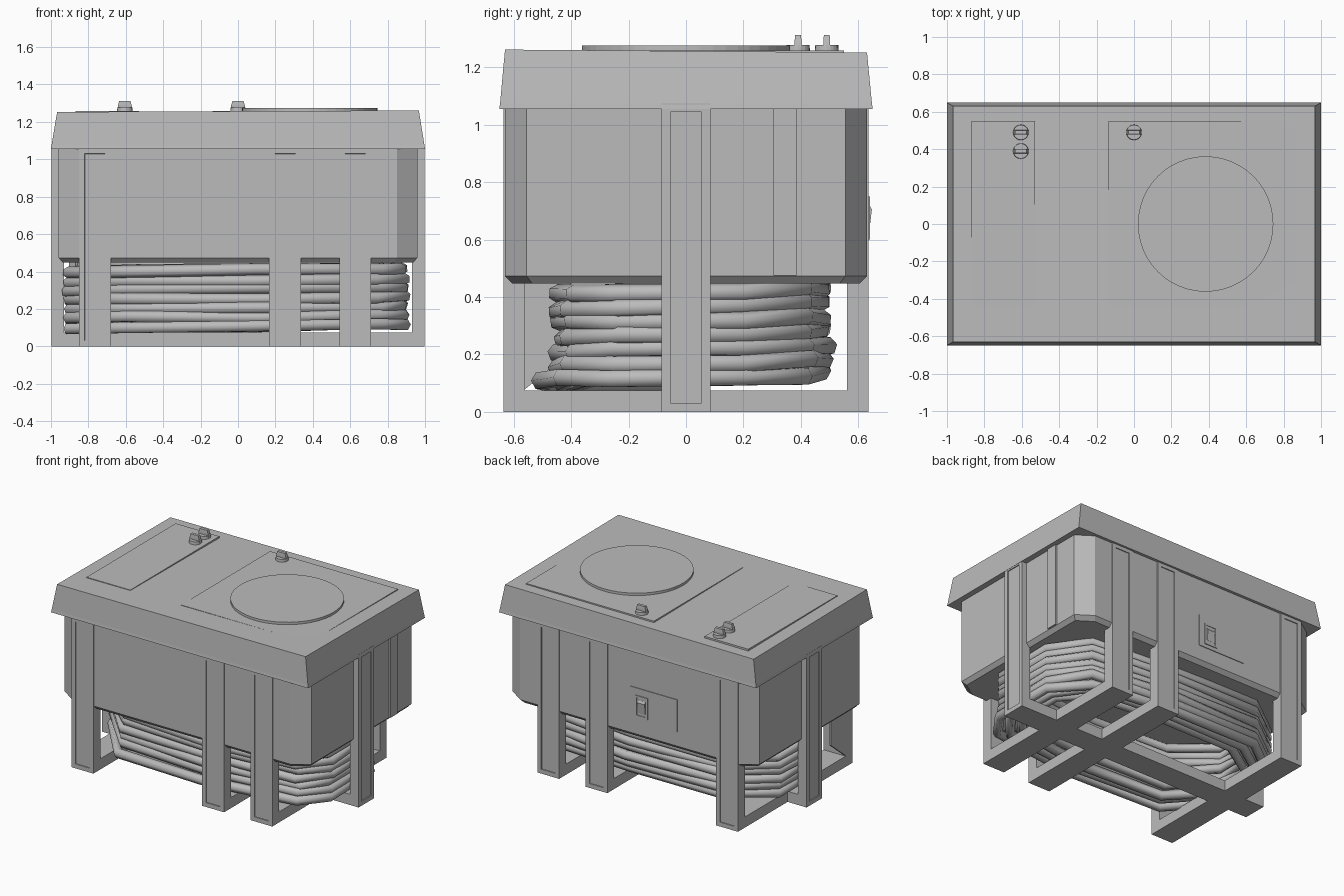
import bpy, bmesh, math, random
from mathutils import Vector

if "Cube" in bpy.data.objects:
    bpy.data.objects.remove(bpy.data.objects["Cube"])

random.seed(4)
grey = bpy.data.materials.new("plain grey")
grey.diffuse_color = (0.5, 0.5, 0.5, 1)
grey.use_nodes = True
grey.node_tree.nodes["Principled BSDF"].inputs["Base Color"].default_value = grey.diffuse_color


def finish(name, bm):
    bmesh.ops.recalc_face_normals(bm, faces=bm.faces)
    me = bpy.data.meshes.new(name)
    bm.to_mesh(me)
    bm.free()
    me.materials.append(grey)
    ob = bpy.data.objects.new(name, me)
    bpy.context.collection.objects.link(ob)
    return ob


def loft(name, rings):
    """Closed solid through matching rings of points."""
    bm = bmesh.new()
    loops = [[bm.verts.new(p) for p in r] for r in rings]
    n = len(loops[0])
    for a, b in zip(loops, loops[1:]):
        for i in range(n):
            j = (i + 1) % n
            bm.faces.new((a[i], a[j], b[j], b[i]))
    bm.faces.new(loops[0])
    bm.faces.new(loops[-1])
    return finish(name, bm)


def box(name, x0, x1, y0, y1, z0, z1, recess=None, border=0.043, depth=0.006):
    """Box; the side facing 'recess' gets a sunken panel."""
    bm = bmesh.new()
    bmesh.ops.create_cube(bm, size=1)
    for v in bm.verts:
        v.co = ((x0 + x1) / 2 + v.co.x * (x1 - x0),
                (y0 + y1) / 2 + v.co.y * (y1 - y0),
                (z0 + z1) / 2 + v.co.z * (z1 - z0))
    if recess:
        bm.normal_update()
        d = Vector(recess)
        side = [f for f in bm.faces if f.normal.dot(d) > 0.9]
        bmesh.ops.inset_region(bm, faces=side, thickness=border)
        bmesh.ops.inset_region(bm, faces=side, thickness=0.0005, depth=-depth)
    return finish(name, bm)


def octagon(x, y, cx, cy, z):
    return [(x, -y + cy, z), (x, y - cy, z), (x - cx, y, z), (-x + cx, y, z),
            (-x, y - cy, z), (-x, -y + cy, z), (-x + cx, -y, z), (x - cx, -y, z)]


def rect(x, y, z, slope_x=0.0, slope_y=0.0):
    return [(a * x, b * y, z + a * slope_x + b * slope_y)
            for a, b in ((1, -1), (1, 1), (-1, 1), (-1, -1))]


def disc(name, x, y, z0, z1, r0, r1, n):
    def ring(r, z):
        return [(x + r * math.cos(2 * math.pi * i / n),
                 y + r * math.sin(2 * math.pi * i / n), z) for i in range(n)]
    return loft(name, [ring(r0, z0), ring(r1, z1)])


# Main tank with cut corners and a bevelled underside
loft("tank", [octagon(0.935, 0.605, 0.105, 0.07, 0.447),
              octagon(0.96, 0.63, 0.11, 0.075, 0.473),
              octagon(0.96, 0.63, 0.11, 0.075, 1.06)])

# Tapered lid with a slightly tilted top
loft("lid", [rect(1.0, 0.65, 1.055), rect(0.997, 0.647, 1.075),
             rect(0.967, 0.63, 1.252, 0.004, -0.005)])

# Access plates on the lid
box("narrow_plate", -0.87, -0.53, -0.44, 0.55, 1.235, 1.257)
box("wide_plate", -0.135, 0.86, -0.44, 0.55, 1.24, 1.258)
disc("round_cover", 0.383, 0, 1.25, 1.275, 0.362, 0.362, 48)

# Turn knobs: round base with a ridged grip
for i, (x, y) in enumerate(((-0.605, 0.39), (-0.605, 0.49), (0.0, 0.49))):
    disc(f"knob_base_{i}", x, y, 1.25, 1.277, 0.042, 0.04, 20)
    loft(f"knob_grip_{i}", [
        [(x + a * w, y + b * t, z) for a, b in ((1, -1), (1, 1), (-1, 1), (-1, -1))]
        for w, t, z in ((0.04, 0.012, 1.27), (0.036, 0.012, 1.29), (0.03, 0.01, 1.312))])

# Frame: three cross straps and one long strap, each a U of bars
H = 0.075
for i, x in enumerate((-0.765, 0.252, 0.627)):
    x0, x1 = x - 0.085, x + 0.085
    box(f"cross_bar_{i}", x0, x1, -0.56, 0.56, 0, H)
    for s, tag in ((-1, "front"), (1, "back")):
        y0, y1 = sorted((s * 0.56, s * 0.636))
        box(f"{tag}_leg_{i}", x0, x1, y0, y1, 0, 1.06, (0, s, 0))
box("long_bar", -0.93, 0.93, -0.085, 0.085, 0, H)
for s, tag in ((-1, "left"), (1, "right")):
    x0, x1 = sorted((s * 0.93, s * 0.998))
    box(f"{tag}_post", x0, x1, -0.085, 0.085, 0, 1.075, (s, 0, 0))

# Raised strip on the right side of the tank
box("side_strip", 0.95, 0.972, 0.305, 0.385, 0.474, 1.06)

# Brace plate beside the front left leg
loft("brace_plate", [[(x, y, z) for y, z in
                      ((-0.565, 0.46), (-0.565, 0.075), (-0.4, 0.21), (-0.4, 0.46))]
                     for x in (-0.85, -0.835)])

# Switch panel on the back
box("switch_panel", -0.375, -0.01, 0.62, 0.635, 0.575, 0.8)
box("switch_plate", -0.15, -0.05, 0.625, 0.64, 0.6, 0.75, (0, 1, 0), 0.018, 0.003)
loft("switch_rocker", [[(x, y, z) for y, z in
                        ((0.63, 0.63), (0.638, 0.63), (0.647, 0.705), (0.638, 0.72), (0.63, 0.72))]
                       for x in (-0.13, -0.07)])

# Coiled hose under the tank, wound in nested layers
PATH = ((-0.9, -0.08), (-0.6, -0.41), (0.1, -0.44), (0.75, -0.4), (0.885, -0.24),
        (0.885, 0.2), (0.7, 0.42), (0.1, 0.48), (-0.6, 0.465), (-0.9, 0.24))
TURNS, R = 7, 0.033
for layer in range(3):
    cu = bpy.data.curves.new("hose", 'CURVE')
    cu.dimensions = '3D'
    cu.bevel_depth = R
    cu.bevel_resolution = 1
    cu.use_fill_caps = True
    sp = cu.splines.new('POLY')
    count = TURNS * len(PATH)
    sp.points.add(count - 1)
    for k in range(count):
        x, y = PATH[k % len(PATH)]
        t = k / (count - 1)
        fx, fy = 1 - 0.07 * layer, 1 - 0.14 * layer
        if y < 0:  # lower turns sag forward
            fy += 0.14 * max(0, 1 - t * 4)
        j = random.uniform(-0.014, 0.014)
        z = 0.1 + t * 0.34 + random.uniform(-0.008, 0.008)
        sp.points[k].co = (x * fx + j, y * fy + j, z, 1)
    sp.use_smooth = True
    tmp = bpy.data.objects.new("hose_curve", cu)
    bpy.context.collection.objects.link(tmp)
    bpy.context.view_layer.update()
    deps = bpy.context.evaluated_depsgraph_get()
    me = bpy.data.meshes.new_from_object(tmp.evaluated_get(deps))
    bpy.data.objects.remove(tmp)
    me.materials.clear()
    me.materials.append(grey)
    hose = bpy.data.objects.new(f"hose_coil_{layer}", me)
    bpy.context.collection.objects.link(hose)
